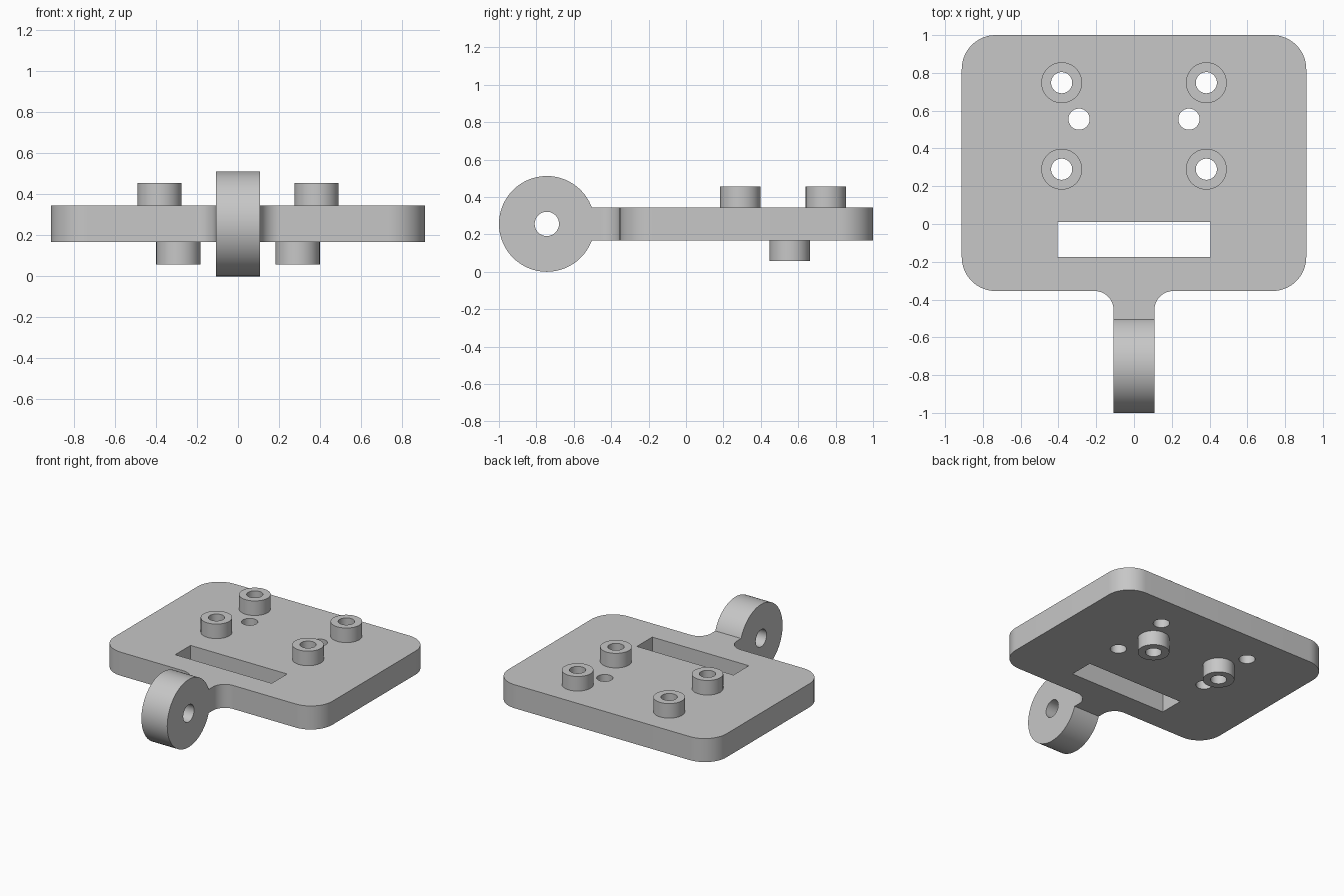
import bpy, bmesh
from math import pi, sin, cos

if "Cube" in bpy.data.objects:
    bpy.data.objects.remove(bpy.data.objects["Cube"], do_unlink=True)

grey = bpy.data.materials.new("plain grey")
grey.use_nodes = True
grey.diffuse_color = (0.57, 0.57, 0.57, 1)
grey.node_tree.nodes["Principled BSDF"].inputs["Base Color"].default_value = grey.diffuse_color


def arc(cx, cy, r, start, end, steps=16):
    """Points along an arc, angles in quarter turns."""
    angles = [(start + (end - start) * i / steps) * pi / 2 for i in range(steps + 1)]
    return [(cx + r * cos(a), cy + r * sin(a)) for a in angles]


def circle(cx, cy, r):
    return arc(cx, cy, r, 0, 4, 64)[:-1]


def extruded(name, loops, thickness, location, rotation=(0, 0, 0)):
    """Solid from an outer loop and any hole loops, centred on its thickness."""
    curve = bpy.data.curves.new(name, "CURVE")
    curve.dimensions = "2D"
    curve.fill_mode = "BOTH"
    curve.extrude = thickness / 2
    for loop in loops:
        spline = curve.splines.new("POLY")
        spline.points.add(len(loop) - 1)
        for point, (x, y) in zip(spline.points, loop):
            point.co = (x, y, 0, 1)
        spline.use_cyclic_u = True
    helper = bpy.data.objects.new(name + "_outline", curve)
    bpy.context.collection.objects.link(helper)
    deps = bpy.context.evaluated_depsgraph_get()
    mesh = bpy.data.meshes.new_from_object(helper.evaluated_get(deps))
    bpy.data.objects.remove(helper, do_unlink=True)

    bm = bmesh.new()
    bm.from_mesh(mesh)
    bmesh.ops.remove_doubles(bm, verts=bm.verts, dist=0.0001)
    bmesh.ops.recalc_face_normals(bm, faces=bm.faces)
    bm.to_mesh(mesh)
    bm.free()
    mesh.materials.clear()
    mesh.materials.append(grey)

    obj = bpy.data.objects.new(name, mesh)
    obj.location, obj.rotation_euler = location, rotation
    bpy.context.collection.objects.link(obj)
    bpy.ops.object.select_all(action="DESELECT")
    obj.select_set(True)
    bpy.context.view_layer.objects.active = obj
    bpy.ops.object.shade_smooth_by_angle(angle=pi / 6)
    return obj


# Main dimensions
half_w, back, front, corner = 0.912, 1.0, -0.355, 0.18
neck, fillet, neck_end = 0.108, 0.1, -0.56
bottom, top = 0.167, 0.345
boss_r, hole_r, boss_h = 0.108, 0.056, 0.11
upper_spots = [(s * 0.383, y) for s in (-1, 1) for y in (0.29, 0.748)]
lower_spots = [(s * 0.291, 0.555) for s in (-1, 1)]

# Plate with rounded corners, filleted neck, slot and through holes
right_half = ([(neck, neck_end)]
              + arc(neck + fillet, front - fillet, fillet, 2, 1)
              + arc(half_w - corner, front + corner, corner, -1, 0)
              + arc(half_w - corner, back - corner, corner, 0, 1))
outline = right_half + [(-x, y) for x, y in reversed(right_half)]
slot = [(-0.404, -0.174), (0.404, -0.174), (0.404, 0.01), (-0.404, 0.01)]
holes = [circle(x, y, hole_r) for x, y in upper_spots + lower_spots]
extruded("base_plate", [outline, slot] + holes, top - bottom, (0, 0, (top + bottom) / 2))

# Hollow bosses: four on the upper face, two on the lower face
ring = [circle(0, 0, boss_r), circle(0, 0, hole_r)]
for i, (x, y) in enumerate(upper_spots):
    extruded(f"upper_boss_{i + 1}", ring, boss_h, (x, y, top + boss_h / 2))
for i, (x, y) in enumerate(lower_spots):
    extruded(f"lower_boss_{i + 1}", ring, boss_h, (x, y, bottom - boss_h / 2))

# Hinge eye at the end of the neck
eye = [circle(0, 0, 0.256), circle(0, 0, 0.065)]
extruded("hinge_eye", eye, 2 * neck, (0, -0.744, 0.256), (pi / 2, 0, pi / 2))
